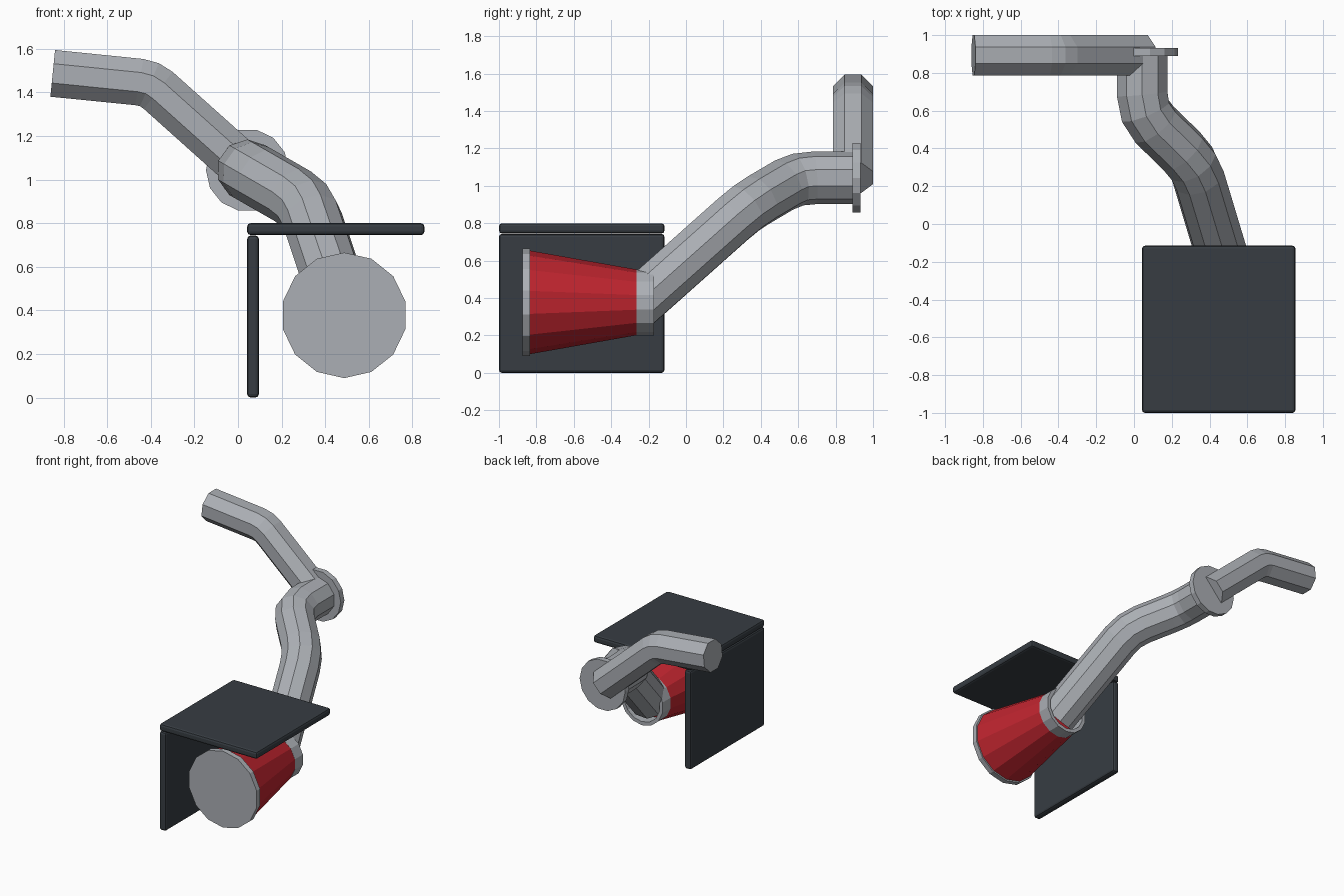
import bpy, bmesh, math
from mathutils import Vector

if "Cube" in bpy.data.objects:
    bpy.data.objects.remove(bpy.data.objects["Cube"])


def material(name, col):
    m = bpy.data.materials.new(name)
    m.diffuse_color = (*col, 1)
    m.use_nodes = True
    m.node_tree.nodes["Principled BSDF"].inputs["Base Color"].default_value = m.diffuse_color
    return m


GREY = material("light grey metal", (0.41, 0.43, 0.46))
RED = material("red paint", (0.52, 0.018, 0.028))
DARK = material("dark slate", (0.038, 0.046, 0.055))


def finish(name, bm, mat):
    bmesh.ops.recalc_face_normals(bm, faces=bm.faces)
    me = bpy.data.meshes.new(name)
    bm.to_mesh(me)
    bm.free()
    me.materials.append(mat)
    ob = bpy.data.objects.new(name, me)
    bpy.context.collection.objects.link(ob)
    return ob


def bridge(bm, a, b):
    n = len(a)
    for i in range(n):
        bm.faces.new((a[i], a[(i + 1) % n], b[(i + 1) % n], b[i]))


def lathe(name, cx, cz, profile, mat, start=90, closed=False, n=14):
    """Turned part around the y axis; profile is (y, radius)."""
    bm = bmesh.new()
    rings = []
    for y, r in profile:
        rings.append([bm.verts.new((cx + r * math.cos(t), y, cz + r * math.sin(t)))
                      for t in (math.radians(start) + math.tau * i / n for i in range(n))])
    for a, b in zip(rings, rings[1:]):
        bridge(bm, a, b)
    if closed:
        bridge(bm, rings[-1], rings[0])
    else:
        bm.faces.new(rings[0])
        bm.faces.new(rings[-1])
    return finish(name, bm, mat)


def pipe(name, corners, radius, sides, bend, up, start, mat):
    """Faceted pipe along corners, each inner corner rounded with three rings."""
    pts = [Vector(p) for p in corners]
    path = [pts[0]]
    for p, c, q in zip(pts, pts[1:], pts[2:]):
        a = c + (p - c).normalized() * bend
        b = c + (q - c).normalized() * bend
        path += [a, (a + 2 * c + b) / 4, b]
    path.append(pts[-1])
    bm = bmesh.new()
    rings, up, last = [], Vector(up), None
    for i, p in enumerate(path):
        d_in = (p - path[i - 1]).normalized() if i else (path[1] - p).normalized()
        d_out = (path[i + 1] - p).normalized() if i + 1 < len(path) else d_in
        t = (d_in + d_out).normalized()
        if last:
            up = last.rotation_difference(t) @ up
        up = (up - t * up.dot(t)).normalized()
        side = t.cross(up)
        last = t
        rings.append([bm.verts.new(p + radius * (math.cos(w) * up + math.sin(w) * side))
                      for w in (math.radians(start) + math.tau * k / sides for k in range(sides))])
    for a, b in zip(rings, rings[1:]):
        bridge(bm, a, b)
    bm.faces.new(rings[0])
    bm.faces.new(rings[-1])
    return finish(name, bm, mat)


def panel(name, lo, hi):
    bm = bmesh.new()
    bmesh.ops.create_cube(bm, size=1)
    for v in bm.verts:
        v.co = [(a + b) / 2 + c * (b - a) for a, b, c in zip(lo, hi, v.co)]
    bmesh.ops.bevel(bm, geom=bm.edges[:], offset=0.016, segments=2,
                    profile=0.5, affect='EDGES')
    return finish(name, bm, DARK)


# Shade panels
panel("side_panel", (0.042, -1.0, 0.0), (0.096, -0.115, 0.743))
panel("top_panel", (0.042, -1.0, 0.745), (0.855, -0.115, 0.80))

# Lamp head: front disc, tapered red body, rear collar
HX, HZ = 0.487, 0.377
lathe("front_disc", HX, HZ, [(-0.875, 0.288), (-0.835, 0.288)], GREY)
lathe("red_body", HX, HZ, [(-0.835, 0.277), (-0.265, 0.176)], RED)
lathe("rear_collar", HX, HZ, [(-0.265, 0.177), (-0.17, 0.177), (-0.17, 0.15), (-0.265, 0.15)],
      GREY, closed=True)

# Joint disc between the two arms
JX, JZ = 0.043, 1.043
lathe("joint_disc", JX, JZ, [(0.89, 0.19), (0.933, 0.19)], GREY, start=0)

# Lower arm: ten-sided pipe from the joint down to the lamp head
pipe("lower_arm", [(JX, 0.89, JZ), (JX, 0.59, JZ), (0.318, 0.322, 0.885), (0.496, -0.27, 0.358)],
     0.141, 10, 0.10, (0, 0, 1), 0, GREY)

# Upper arm: eight-sided pipe from the joint out to the left
pipe("upper_arm", [(JX, 0.893, JZ), (-0.403, 0.893, 1.442), (-0.85, 0.893, 1.487)],
     0.1165, 8, 0.05, (0, 1, 0), 22.5, GREY)
